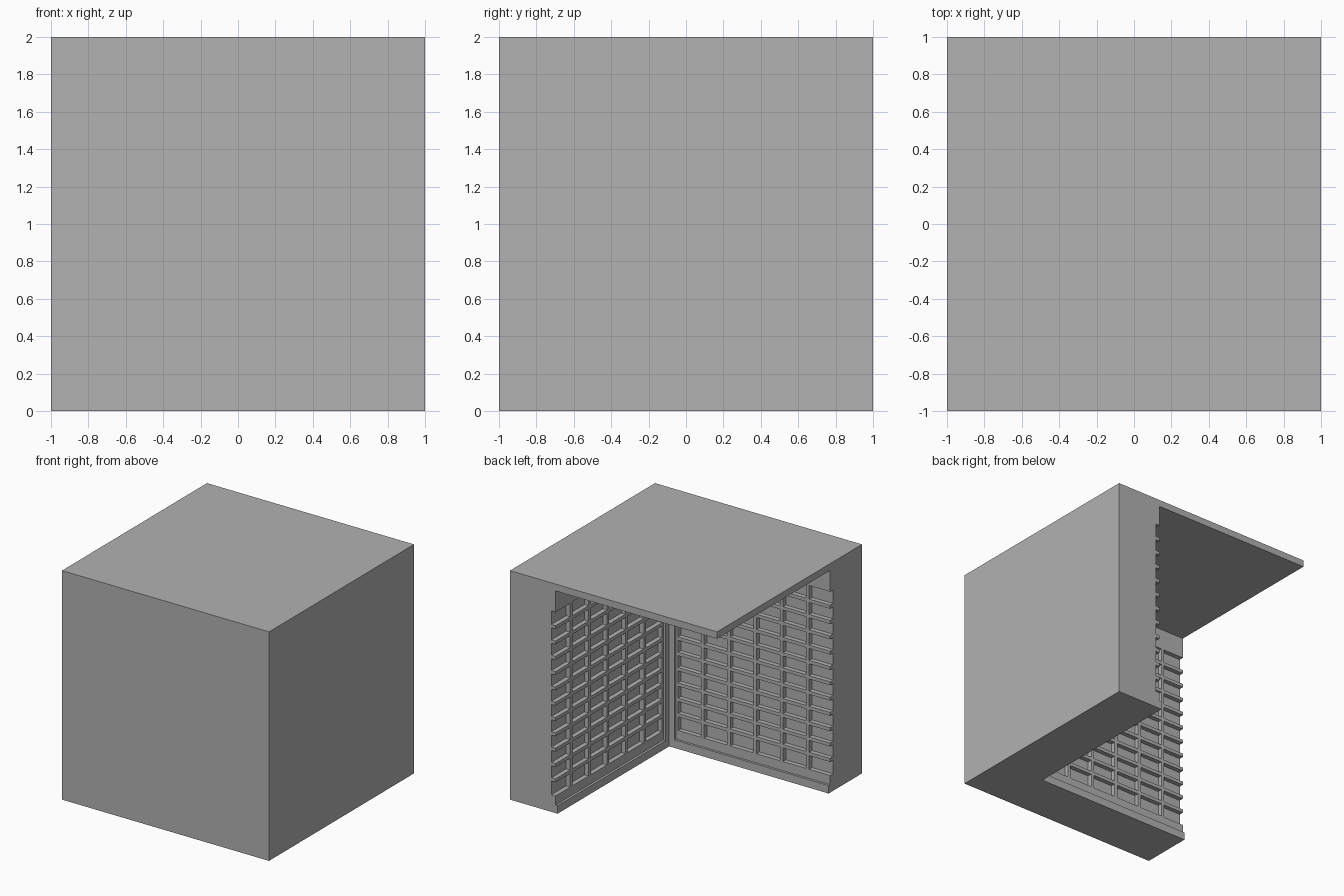
import bpy
import bmesh
from mathutils import Matrix, Vector

cube = bpy.data.objects.get("Cube")
if cube:
    bpy.data.objects.remove(cube, do_unlink=True)

grey = bpy.data.materials.new("plain grey")
grey.use_nodes = True
colour = (0.445, 0.445, 0.445, 1)
grey.diffuse_color = colour
grey.node_tree.nodes["Principled BSDF"].inputs["Base Color"].default_value = colour


def boxes(name, ranges):
    """One object made of boxes, each given as x, y and z ranges."""
    bm = bmesh.new()
    for axes in ranges:
        low, high = zip(*axes)
        size = Vector(high) - Vector(low)
        middle = (Vector(high) + Vector(low)) / 2
        placing = Matrix.Translation(middle) @ Matrix.Diagonal(size).to_4x4()
        bmesh.ops.create_cube(bm, size=1, matrix=placing)
    mesh = bpy.data.meshes.new(name)
    bm.to_mesh(mesh)
    bm.free()
    obj = bpy.data.objects.new(name, mesh)
    mesh.materials.append(grey)
    bpy.context.collection.objects.link(obj)
    return obj


def both_walls(ranges):
    """Repeat front wall boxes on the side wall across the plan's diagonal."""
    swapped = [((-y[1], -y[0]), (-x[1], -x[0]), z) for x, y, z in ranges]
    return ranges + swapped


def carve(target, name, ranges):
    """Cut boxes out of the target."""
    cutter = boxes(name, ranges)
    cutter.hide_render = True
    mod = target.modifiers.new(name, "BOOLEAN")
    mod.operation = "DIFFERENCE"
    mod.solver = "EXACT"
    mod.object = cutter
    bpy.context.view_layer.objects.active = target
    bpy.ops.object.modifier_apply(modifier=name)
    bpy.data.objects.remove(cutter, do_unlink=True)


OUT = 1.2            # past the outer surface
ROOF = 1.94          # underside of the roof slab
BOTTOM, TOP = 0.15, 1.755
RIB = 0.03
PITCH_X, ROWS = 0.254, 12
PITCH_Z = (TOP - BOTTOM) / ROWS

# Corner block: two walls and a roof left after cutting out the room
block = boxes("walls_and_roof", [((-1, 1), (-1, 1), (0, 2))])
carve(block, "room", [((-OUT, 0.54), (-0.54, OUT), (-0.2, ROOF))])

# Shallow step above the plinth and beside the corner post
carve(block, "wall_step", both_walls([((-OUT, 0.49), (-0.56, -0.5), (0.07, ROOF))]))

# Grid of recessed panels, leaving ribs and slats between them
ribs = [0.233 - PITCH_X * i for i in range(5)]
rights = [0.47] + [r - RIB / 2 for r in ribs]
lefts = [r + RIB / 2 for r in ribs] + [-OUT]
cells = []
for left, right in zip(lefts, rights):
    for row in range(ROWS):
        low = BOTTOM + row * PITCH_Z + (RIB / 2 if row else 0)
        high = BOTTOM + (row + 1) * PITCH_Z - (RIB / 2 if row < ROWS - 1 else 0)
        cells.append(((left, right), (-0.6, -0.5), (low, high)))
carve(block, "panel_recesses", both_walls(cells))
